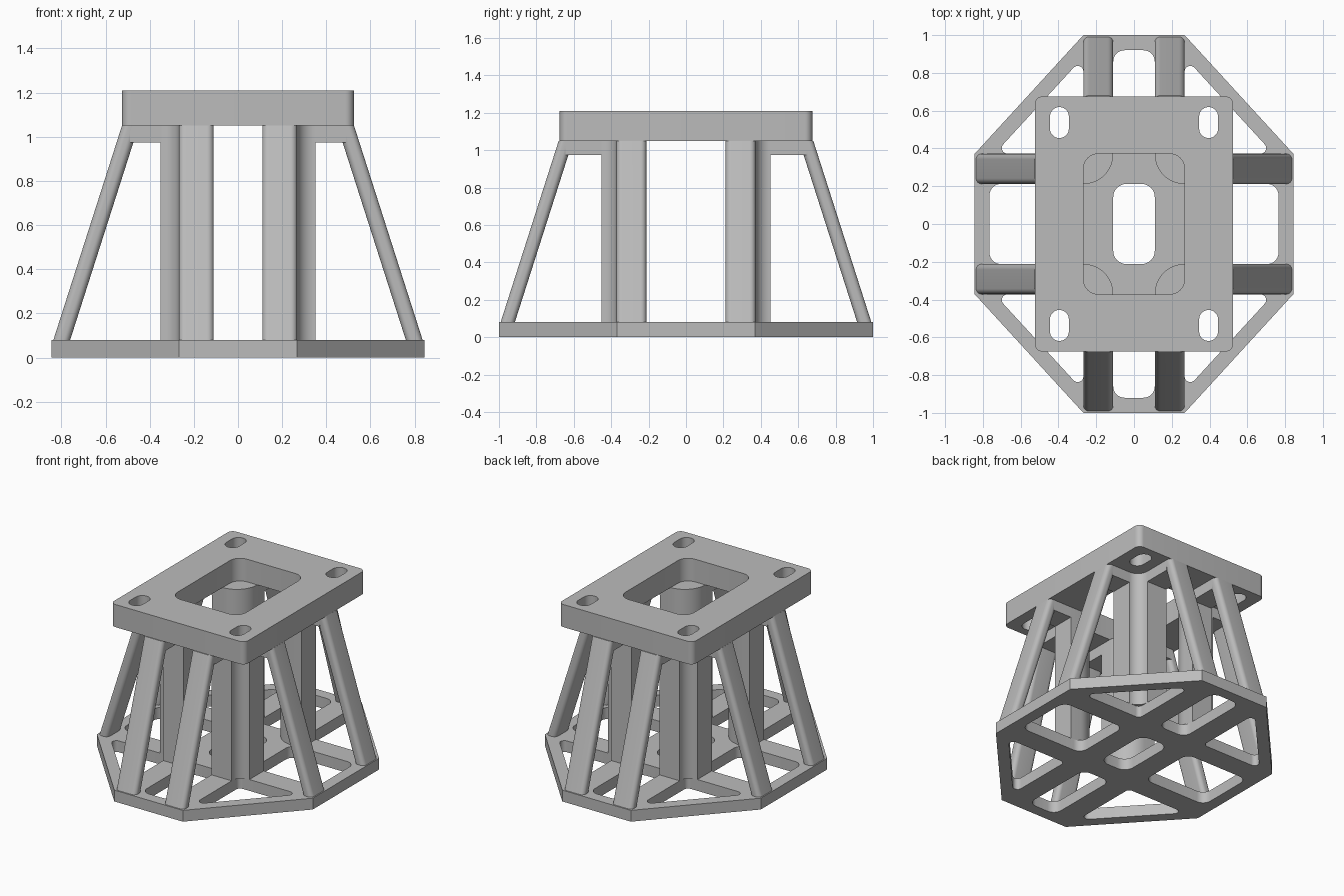
import bpy, bmesh, math
from mathutils import Vector

if "Cube" in bpy.data.objects:
    bpy.data.objects.remove(bpy.data.objects["Cube"])

grey = bpy.data.materials.new("plain grey")
grey.diffuse_color = (0.5, 0.5, 0.5, 1)
grey.use_nodes = True
grey.node_tree.nodes["Principled BSDF"].inputs["Base Color"].default_value = grey.diffuse_color


def rounded(points, radii, steps=8):
    """Closed polygon with each corner replaced by a fillet arc."""
    if not isinstance(radii, (list, tuple)):
        radii = [radii] * len(points)
    pts = [Vector(p) for p in points]
    out = []
    for i, p in enumerate(pts):
        r = radii[i]
        if r == 0:
            out.append(p)
            continue
        a = (pts[i - 1] - p).normalized()
        b = (pts[(i + 1) % len(pts)] - p).normalized()
        half = a.angle(b) / 2
        centre = p + (a + b).normalized() * r / math.sin(half)
        start = p + a * r / math.tan(half) - centre
        end = p + b * r / math.tan(half) - centre
        sweep = start.angle_signed(end)
        for k in range(steps + 1):
            t = -sweep * k / steps
            out.append(centre + Vector((start.x * math.cos(t) - start.y * math.sin(t),
                                        start.x * math.sin(t) + start.y * math.cos(t))))
    return out


def rect(x0, x1, y0, y1, r=0):
    return rounded([(x0, y0), (x1, y0), (x1, y1), (x0, y1)], r)


def prism(name, loops, z0, z1, shear=(0, 0), mirror=False):
    """Extrude an outline with holes from z0 to z1, optionally leaning."""
    curve = bpy.data.curves.new(name, 'CURVE')
    curve.dimensions = '2D'
    curve.fill_mode = 'BOTH'
    curve.extrude = (z1 - z0) / 2
    for loop in loops:
        s = curve.splines.new('POLY')
        s.points.add(len(loop) - 1)
        for sp, p in zip(s.points, loop):
            sp.co = (p.x, p.y, 0, 1)
        s.use_cyclic_u = True
    tmp = bpy.data.objects.new(name + "_outline", curve)
    bpy.context.collection.objects.link(tmp)
    dg = bpy.context.evaluated_depsgraph_get()
    mesh = bpy.data.meshes.new_from_object(tmp.evaluated_get(dg))
    bpy.data.objects.remove(tmp)

    bm = bmesh.new()
    bm.from_mesh(mesh)
    bmesh.ops.remove_doubles(bm, verts=bm.verts, dist=1e-4)
    for v in bm.verts:
        v.co.z += (z0 + z1) / 2
        v.co.x += shear[0] * (v.co.z - z0)
        v.co.y += shear[1] * (v.co.z - z0)
    bmesh.ops.recalc_face_normals(bm, faces=bm.faces)
    for f in bm.faces:
        f.smooth = True
        f.material_index = 0
    bm.to_mesh(mesh)
    bm.free()
    mesh.set_sharp_from_angle(angle=math.radians(30))
    mesh.materials.clear()
    mesh.materials.append(grey)
    mesh.name = name
    obj = bpy.data.objects.new(name, mesh)
    bpy.context.collection.objects.link(obj)
    if mirror:
        m = obj.modifiers.new("mirror", 'MIRROR')
        m.use_axis = (True, True, False)
        m.use_mirror_merge = False
    return obj


BASE, BEAM, PLATE, TOP = 0.08, 0.975, 1.05, 1.21
XI, XO, YI, YO = 0.11, 0.268, 0.212, 0.372   # rib edges in x and y

# Octagonal base with nine openings between the ribs
quad = [(0.845, 0.37), (0.268, 1.0)]
octagon = [Vector(p) for p in
           quad + [(-x, y) for x, y in reversed(quad)]
           + [(-x, -y) for x, y in quad] + [(x, -y) for x, y in reversed(quad)]]
holes = [rect(-XI, XI, -YI, YI, 0.07)]
for s in (-1, 1):
    holes.append(rect(-XI, XI, *sorted((s * YO, s * 0.92)), 0.06))
    holes.append(rect(*sorted((s * XO, s * 0.765)), -YI, YI, 0.06))
    for t in (-1, 1):
        holes.append(rounded([(s * XO, t * YO), (s * 0.738, t * YO), (s * XO, t * 0.884)], 0.03))
prism("base", [octagon] + holes, 0, BASE)

# Top plate with a central window and four slots
slots = [rect(s * 0.395 - 0.05, s * 0.395 + 0.05, t * 0.537 - 0.082, t * 0.537 + 0.082, 0.0499)
         for s in (-1, 1) for t in (-1, 1)]
prism("top_plate", [rect(-0.525, 0.525, -0.675, 0.675, 0.04),
                    rect(-XO, XO, -YO, YO, 0.08)] + slots, PLATE, TOP)

# Corner columns: round inside, hollow fillet outside
column = rounded([(XI, YI), (0.35, YI), (0.35, YO), (XO, YO), (XO, 0.453), (XI, 0.453)],
                 [0.157, 0, 0, 0.08, 0, 0], 14)
prism("column", [column], BASE, PLATE, mirror=True)

# Leaning struts with rounded edges
lean = -0.32
prism("side_strut", [rect(0.76, 0.836, YI, YO, 0.03)], BASE, PLATE, (lean, 0), True)
prism("end_strut", [rect(XI, XO, 0.915, 0.991, 0.03)], BASE, PLATE, (0, lean), True)

# Short beams joining columns to struts under the plate
prism("side_beam", [rect(0.35, 0.49, YI, YO)], BEAM, PLATE, mirror=True)
prism("end_beam", [rect(XI, XO, 0.453, 0.645)], BEAM, PLATE, mirror=True)
